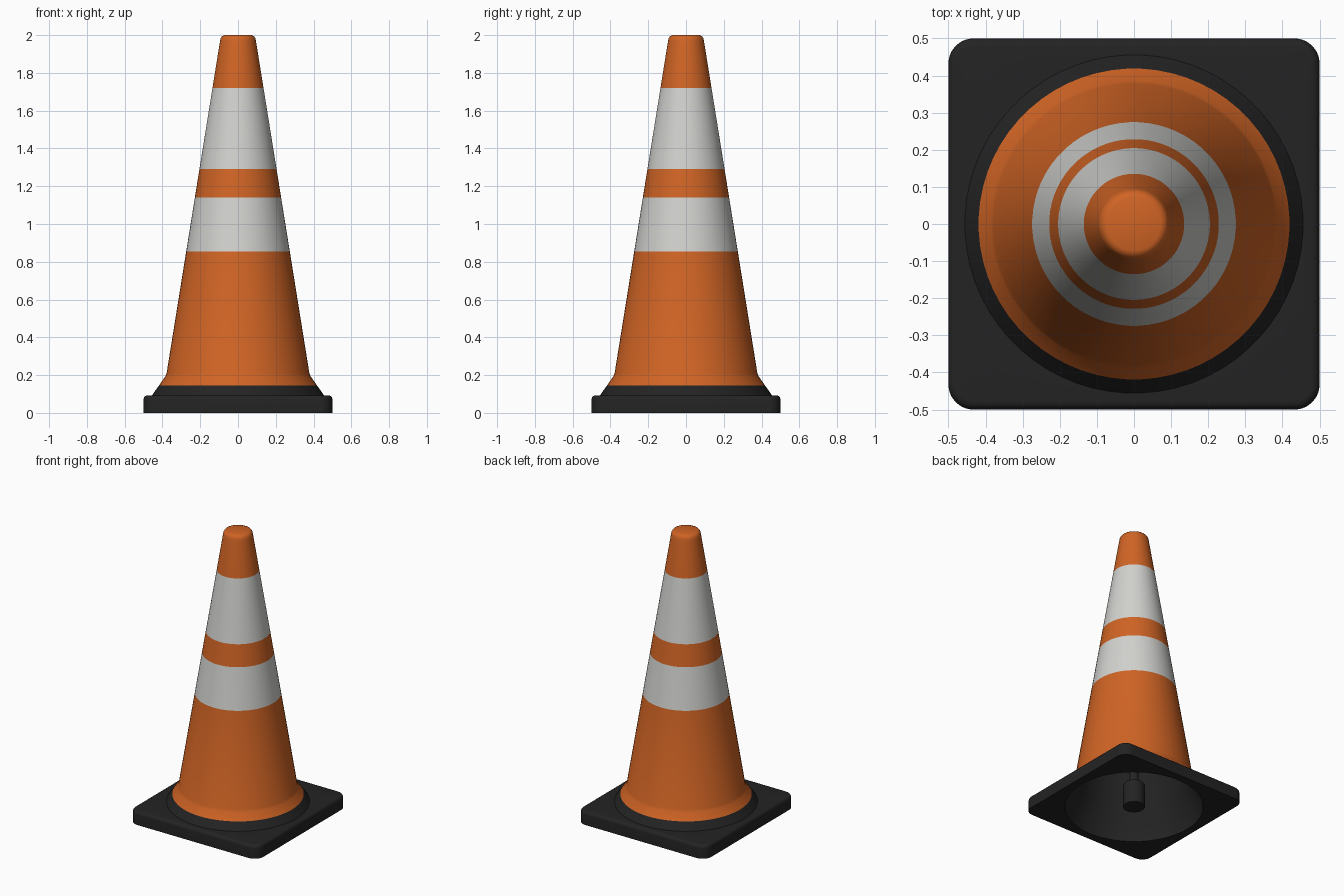
import bpy, bmesh, math

if "Cube" in bpy.data.objects:
    bpy.data.objects.remove(bpy.data.objects["Cube"])

SEG = 64


def material(name, rgb):
    m = bpy.data.materials.new(name)
    m.diffuse_color = (*rgb, 1.0)
    m.use_nodes = True
    m.node_tree.nodes["Principled BSDF"].inputs["Base Color"].default_value = m.diffuse_color
    return m


ORANGE = material("orange", (0.63, 0.127, 0.018))
WHITE = material("reflective_white", (0.64, 0.64, 0.62))
BLACK = material("black_rubber", (0.017, 0.017, 0.017))


def circle(r, z):
    return [(r * math.cos(2 * math.pi * (i + 0.5) / SEG),
             r * math.sin(2 * math.pi * (i + 0.5) / SEG), z) for i in range(SEG)]


def rounded_square(inset, z, half=0.5, radius=0.068):
    pts, n = [], SEG // 4
    for q in range(4):
        mid = math.radians(45 + 90 * q)
        cx = math.copysign(half - radius, math.cos(mid))
        cy = math.copysign(half - radius, math.sin(mid))
        for i in range(n):
            a = math.radians(90 * q + 90 * i / (n - 1))
            pts.append((cx + (radius - inset) * math.cos(a),
                        cy + (radius - inset) * math.sin(a), z))
    return pts


def skin(name, loops, mats, rule=None, cap_first=False, cap_last=False, angle=30):
    """Bridge a stack of loops; rule gives a material index from the height of a face."""
    bm = bmesh.new()
    rings = [[bm.verts.new(p) for p in loop] for loop in loops]
    for a, b in zip(rings, rings[1:]):
        for i in range(SEG):
            j = (i + 1) % SEG
            bm.faces.new((a[i], a[j], b[j], b[i]))
    if cap_first:
        bm.faces.new(rings[0][::-1])
    if cap_last:
        bm.faces.new(rings[-1])
    if rule:
        for f in bm.faces:
            f.material_index = rule(f.calc_center_median().z)
    mesh = bpy.data.meshes.new(name)
    bm.to_mesh(mesh)
    bm.free()
    for m in mats:
        mesh.materials.append(m)
    ob = bpy.data.objects.new(name, mesh)
    bpy.context.collection.objects.link(ob)
    bpy.ops.object.select_all(action='DESELECT')
    ob.select_set(True)
    bpy.context.view_layer.objects.active = ob
    bpy.ops.object.shade_smooth_by_angle(angle=math.radians(angle))
    return ob


# Square foot with rounded corners, soft upper edge and a round opening
bevel = [rounded_square(0.022 * (1 - math.cos(t)), 0.071 + 0.022 * math.sin(t))
         for t in (math.radians(18 * k) for k in range(6))]
skin("base_plate",
     [circle(0.445, 0), rounded_square(0, 0)] + bevel + [circle(0.43, 0.093)], [BLACK])


# Cone shell: black collar, orange body, two white bands
def cone_r(z):
    return 0.38 + (z - 0.2) * (0.095 - 0.38) / (1.97 - 0.2)


def band(z):
    if z < 0.145:
        return 2
    return 1 if 0.855 < z < 1.14 or 1.29 < z < 1.72 else 0


outer = [(0.458, 0.09), (0.419, 0.145), (0.386, 0.192)]
outer += [(cone_r(z), z) for z in (0.21, 0.855, 1.14, 1.29, 1.72, 1.965)]
outer += [(0.092, 1.983), (0.084, 1.995), (0.072, 2.0)]
skin("cone_shell", [circle(r, z) for r, z in outer], [ORANGE, WHITE, BLACK],
     band, cap_last=True, angle=40)

# Dark hollow inside of the cone, facing inward
inner = [(0.08, 1.97), (0.363, 0.2), (0.43, 0.09), (0.445, 0.0)]
skin("inner_liner", [circle(r, z) for r, z in inner], [BLACK], cap_first=True)

# Stepped post hanging in the middle of the hollow
post = [(0.07, 0.0), (0.07, 0.155), (0.06, 0.17), (0.03, 0.175), (0.03, 1.965)]
skin("centre_post", [circle(r, z) for r, z in post], [BLACK],
     cap_first=True, cap_last=True)
